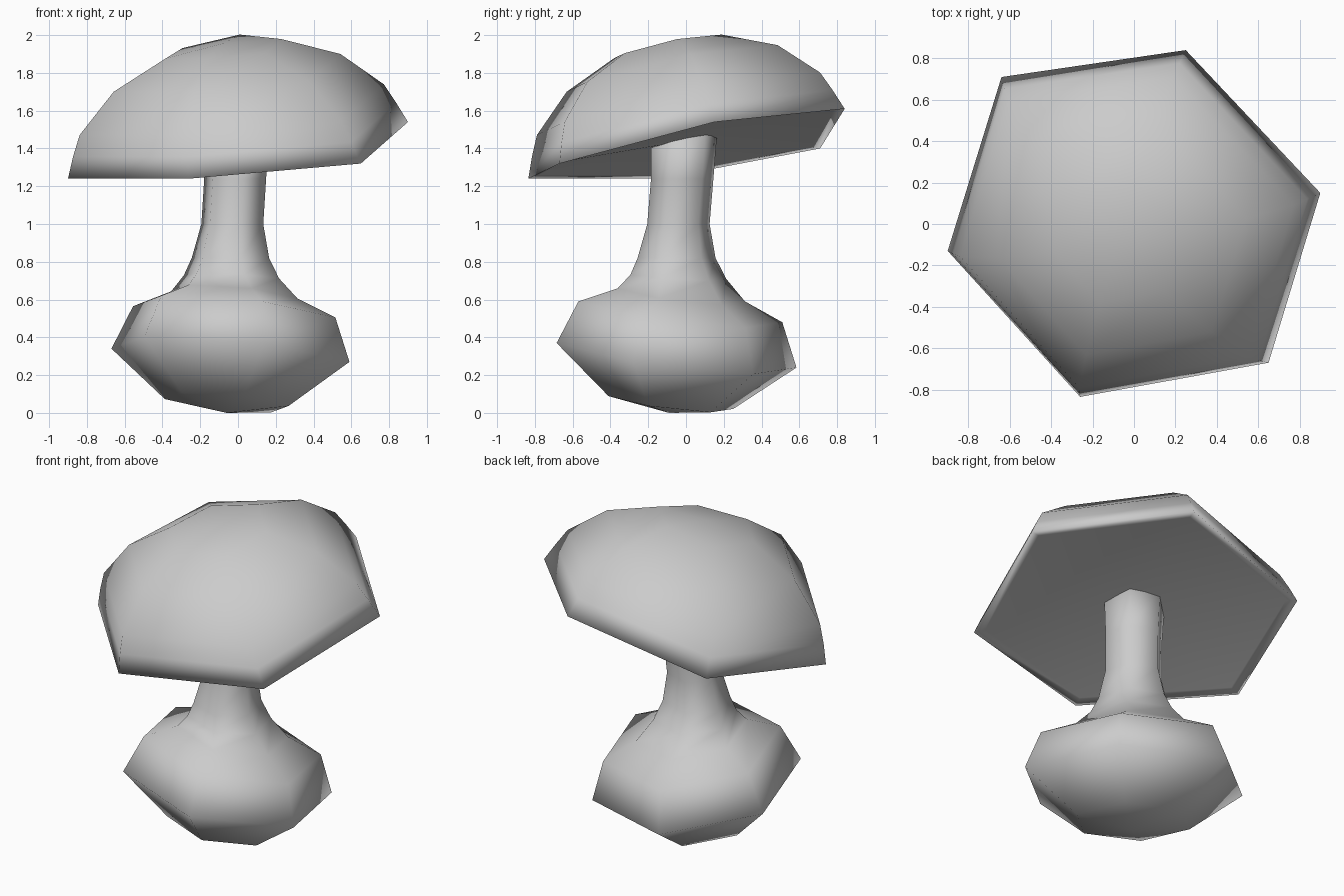
import bpy

# One mid-grey for the whole model
grey = bpy.data.materials.new("grey")
grey.diffuse_color = (0.52, 0.52, 0.52, 1)

def loft(name, section, rings):
    """Stack scaled copies of a section; rings are (cx, cy, cz, scale, tilt_x, tilt_y); scale 0 is a pole."""
    verts, loops, faces = [], [], []
    n = len(section)
    for cx, cy, cz, s, tx, ty in rings:
        start = len(verts)
        if s == 0:
            verts.append((cx, cy, cz))
            loops.append([start] * n)
            continue
        for x, y, z in section:
            verts.append((cx + s * x, cy + s * y, cz + s * (z + tx * x + ty * y)))
        loops.append(list(range(start, start + n)))
    for lo, hi in zip(loops, loops[1:]):
        for i in range(n):
            j = (i + 1) % n
            faces.append(list(dict.fromkeys([lo[i], lo[j], hi[j], hi[i]])))
    mesh = bpy.data.meshes.new(name)
    mesh.from_pydata(verts, [], faces)
    mesh.shade_smooth()
    mesh.materials.append(grey)
    obj = bpy.data.objects.new(name, mesh)
    bpy.context.collection.objects.link(obj)
    return obj

# Tilted six-sided cap: underside, rim, then dome
cap_section = [(0.90, 0.15, 0.15), (0.25, 0.84, 0.22), (-0.64, 0.71, 0.01),
               (-0.90, -0.13, -0.15), (-0.26, -0.835, -0.15), (0.65, -0.67, -0.07)]
loft("cap", cap_section, [
    (-0.01, -0.01, 1.44, 0, 0, 0),
    (0, 0, 1.40, 0.93, 0, 0),
    (0, 0, 1.39, 1.0, 0, 0),
    (-0.018, -0.022, 1.50, 0.95, 0, 0),
    (-0.033, -0.042, 1.605, 0.895, 0, 0),
    (-0.058, -0.075, 1.80, 0.667, 0, 0),
    (-0.076, -0.098, 1.928, 0.34, 0, 0),
    (-0.08, -0.10, 1.955, 0, 0, 0)])

# Six-sided tilted section of the foot, made of three points and their opposites
half = [(0.63, -0.23, -0.035), (0.455, 0.405, -0.10), (-0.175, 0.635, -0.065)]
foot_section = half + [(-x, -y, -z) for x, y, z in half]

# Bulbous foot narrowing into the stem
loft("stem_and_bulb", foot_section, [
    (-0.06, -0.09, 0.0, 0, 0, 0),
    (-0.06, -0.08, 0.055, 0.52, 0, 0),
    (-0.04, -0.05, 0.305, 1.0, 0, 0),
    (-0.02, -0.03, 0.535, 0.85, 0, 0),
    (-0.02, -0.025, 0.625, 0.53, 0, 0),
    (-0.035, -0.04, 0.72, 0.40, 0.05, 0.07),
    (-0.04, -0.05, 0.82, 0.325, 0.10, 0.13),
    (-0.03, -0.04, 1.0, 0.26, 0.10, 0.13),
    (-0.015, -0.02, 1.24, 0.26, 0.10, 0.13),
    (-0.01, -0.01, 1.45, 0.275, 0.24, 0.31),
    (-0.01, -0.01, 1.50, 0, 0, 0)])
